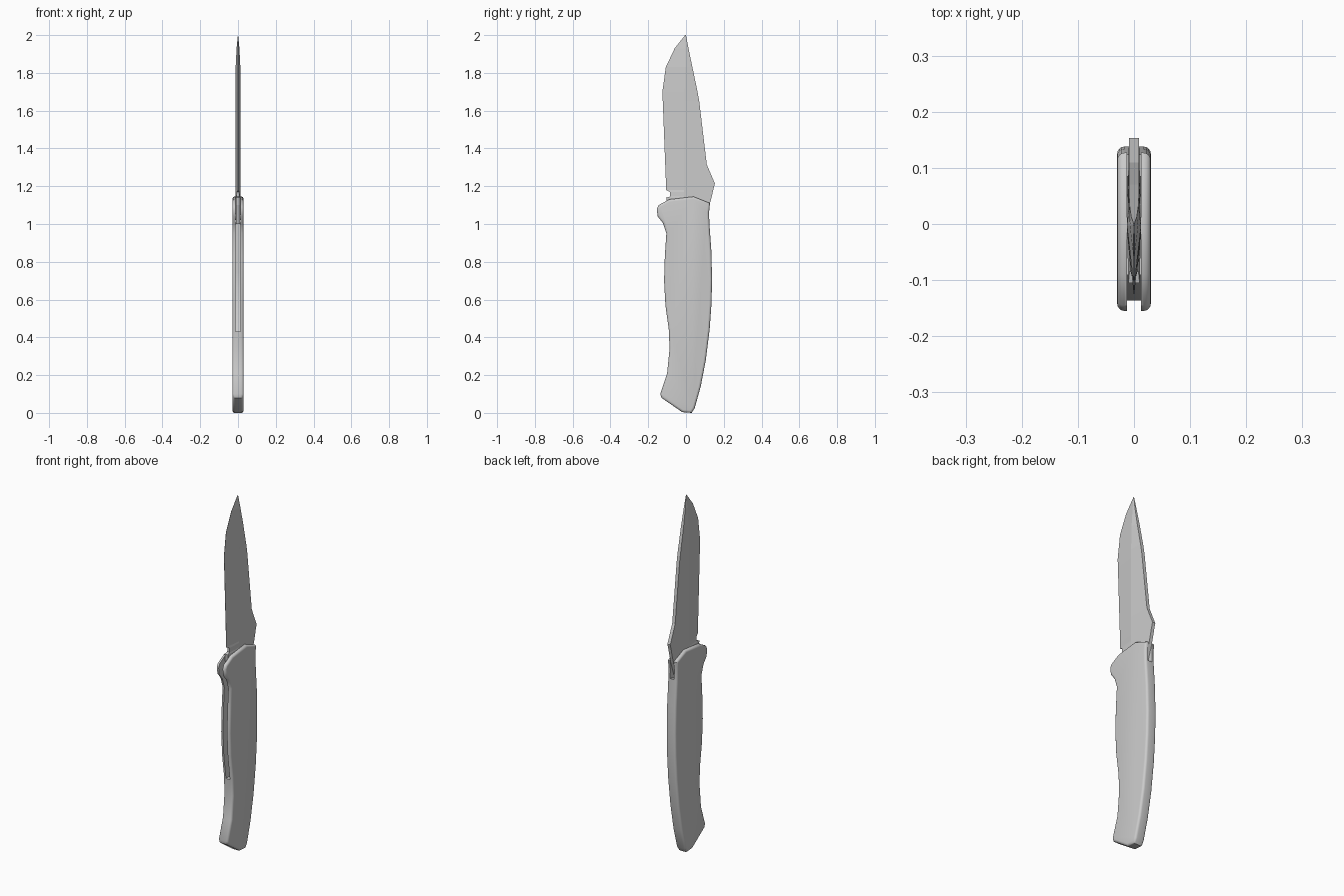
import bpy, bmesh

if "Cube" in bpy.data.objects:
    bpy.data.objects.remove(bpy.data.objects["Cube"])


def make_object(name, bm):
    bmesh.ops.recalc_face_normals(bm, faces=bm.faces)
    me = bpy.data.meshes.new(name)
    bm.to_mesh(me)
    bm.free()
    ob = bpy.data.objects.new(name, me)
    bpy.context.collection.objects.link(ob)
    return ob


def select_only(ob):
    bpy.ops.object.select_all(action='DESELECT')
    ob.select_set(True)
    bpy.context.view_layer.objects.active = ob


def prism(name, outline, half, round_off=0.0):
    """Side outline in (y, z), extruded over x = -half..half, with rounded rims."""
    bm = bmesh.new()
    face = bm.faces.new([bm.verts.new((-half, y, z)) for y, z in outline])
    ext = bmesh.ops.extrude_face_region(bm, geom=[face])
    moved = [v for v in ext['geom'] if isinstance(v, bmesh.types.BMVert)]
    bmesh.ops.translate(bm, verts=moved, vec=(2 * half, 0, 0))
    if not any(len(e.link_faces) == 2 for e in face.edges):
        bm.faces.new(face.verts)
    bmesh.ops.recalc_face_normals(bm, faces=bm.faces)
    if round_off:
        rims = [e for e in bm.edges
                if abs(e.verts[0].co.x - e.verts[1].co.x) < 1e-6]
        bmesh.ops.bevel(bm, geom=rims, offset=round_off, segments=4,
                        profile=0.5, affect='EDGES', clamp_overlap=False)
    return make_object(name, bm)


# Handle: rounded grip with a finger guard and a slanted butt
grip = [(-0.02, 0.004), (0.03, 0.0), (0.046, 0.025), (0.078, 0.14), (0.105, 0.28),
        (0.125, 0.44), (0.135, 0.58), (0.138, 0.71), (0.134, 0.86), (0.124, 1.0),
        (0.122, 1.06), (0.127, 1.11), (0.04, 1.145), (-0.09, 1.13),
        (-0.145, 1.10), (-0.155, 1.08), (-0.15, 1.04), (-0.122, 1.005),
        (-0.104, 0.95), (-0.112, 0.83), (-0.116, 0.7), (-0.109, 0.57),
        (-0.091, 0.44), (-0.087, 0.34), (-0.1, 0.21), (-0.136, 0.1), (-0.13, 0.08)]
handle = prism("handle", grip, 0.03, 0.013)

# Slot for the folded blade: open at the front and the top
slot = [(-0.3, 0.43), (0.0, 0.43), (0.085, 0.6), (0.09, 0.75), (0.085, 1.0),
        (0.3, 1.04), (0.3, 1.3), (-0.3, 1.3)]
cutter = prism("slot_cutter", slot, 0.0125)
cutter.hide_render = True
mod = handle.modifiers.new("slot", 'BOOLEAN')
mod.operation = 'DIFFERENCE'
mod.solver = 'EXACT'
mod.object = cutter
select_only(handle)
bpy.ops.object.modifier_apply(modifier=mod.name)
bpy.data.objects.remove(cutter)
bpy.ops.object.shade_smooth_by_angle(angle=0.6)

# Blade rows: z, edge y, ridge y, spine y, edge / ridge / spine half thickness
rows = [(1.0, -0.07, 0.0, 0.09, 0.01, 0.0115, 0.009),
        (1.10, -0.10, -0.01, 0.124, 0.01, 0.0125, 0.009),
        (1.14, -0.105, -0.01, 0.135, 0.01, 0.0125, 0.009),
        (1.145, -0.085, -0.01, 0.136, 0.008, 0.0125, 0.009),
        (1.17, -0.085, -0.01, 0.142, 0.006, 0.0125, 0.009),
        (1.18, -0.106, -0.01, 0.144, 0.0006, 0.0125, 0.009),
        (1.214, -0.106, -0.01, 0.153, 0.0006, 0.0125, 0.009),
        (1.315, -0.11, -0.01, 0.11, 0.0006, 0.0125, 0.009),
        (1.65, -0.123, -0.008, 0.07, 0.0006, 0.0125, 0.009),
        (1.70, -0.125, -0.007, 0.061, 0.0006, 0.0125, 0.009),
        (1.83, -0.107, -0.004, 0.034, 0.0006, 0.0125, 0.008),
        (1.93, -0.06, -0.002, 0.013, 0.0006, 0.0075, 0.005),
        (2.0, -0.004, -0.002, 0.0, 0.0004, 0.0006, 0.0004)]
bm = bmesh.new()
rings = []
for z, ye, yr, ys, e, r, s in rows:
    pts = [(e, ye), (r, yr), (s, ys), (-s, ys), (-r, yr), (-e, ye)]
    rings.append([bm.verts.new((x, y, z)) for x, y in pts])
for a, b in zip(rings, rings[1:]):
    for i in range(6):
        j = (i + 1) % 6
        bm.faces.new((a[i], a[j], b[j], b[i]))
bm.faces.new(rings[0])
bm.faces.new(rings[-1])
make_object("blade", bm)

# Pivot pin joining the blade to both sides of the handle
bpy.ops.mesh.primitive_cylinder_add(vertices=24, radius=0.03, depth=0.05,
                                    location=(0, 0.02, 1.05),
                                    rotation=(0, 1.5708, 0))
bpy.context.object.name = "pivot_pin"
